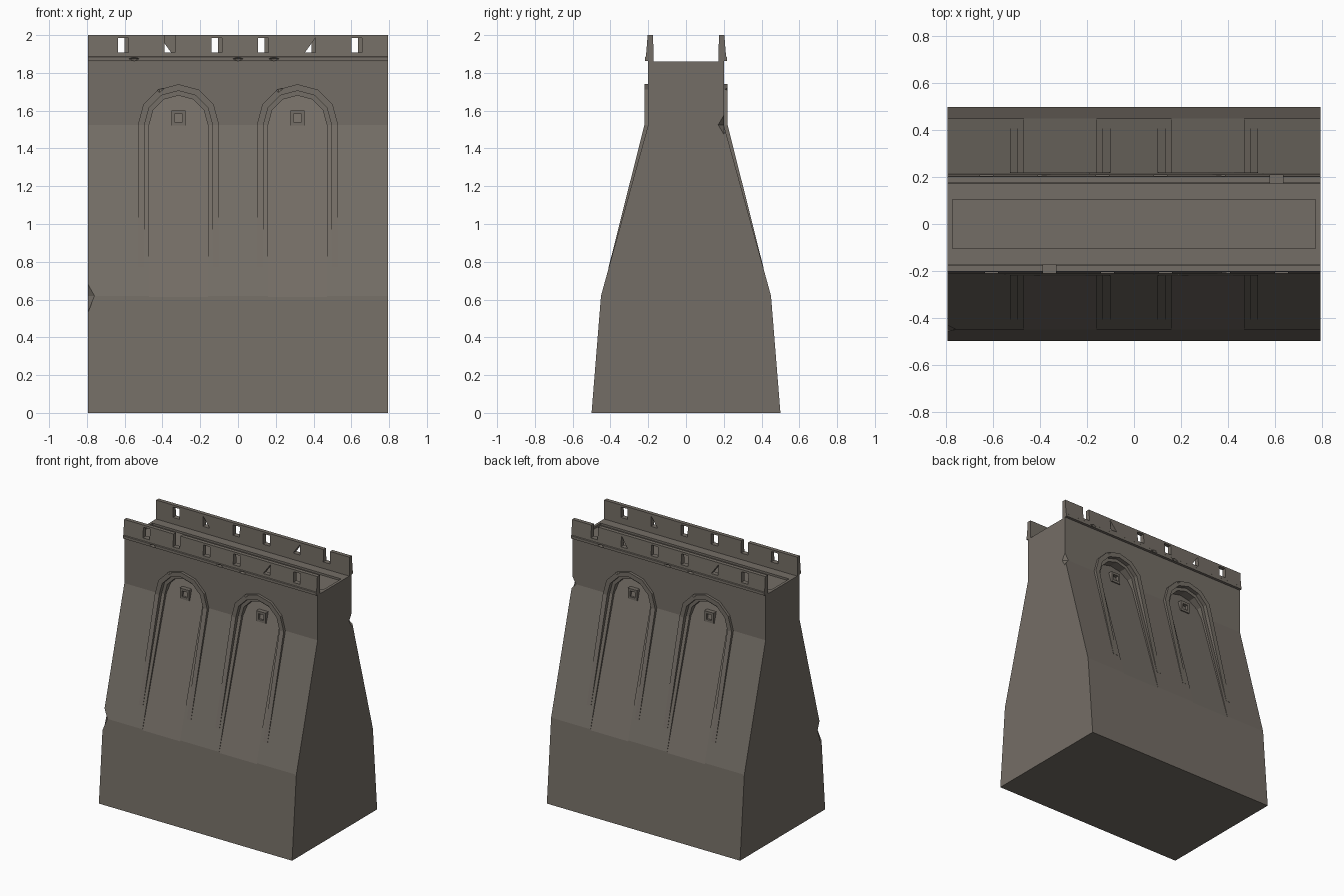
import bpy, bmesh, math
from mathutils import Vector

if "Cube" in bpy.data.objects:
    bpy.data.objects.remove(bpy.data.objects["Cube"])

stone = bpy.data.materials.new("grey_brown_stone")
stone.diffuse_color = (0.175, 0.155, 0.132, 1)
stone.use_nodes = True
stone.node_tree.nodes["Principled BSDF"].inputs["Base Color"].default_value = stone.diffuse_color

SPRING = 1.525                      # height where the arches spring and the wall turns upright
ARCH_X = (-0.315, 0.315)


def finish(name, bm):
    bmesh.ops.recalc_face_normals(bm, faces=bm.faces)
    me = bpy.data.meshes.new(name)
    bm.to_mesh(me)
    bm.free()
    me.materials.append(stone)
    ob = bpy.data.objects.new(name, me)
    bpy.context.collection.objects.link(ob)
    return ob


def extrude_profile(name, yz, half):
    """Prism along x from a closed (y, z) profile."""
    bm = bmesh.new()
    a = [bm.verts.new((-half, y, z)) for y, z in yz]
    b = [bm.verts.new((half, y, z)) for y, z in yz]
    bm.faces.new(a)
    bm.faces.new(b[::-1])
    for i in range(len(yz)):
        j = (i + 1) % len(yz)
        bm.faces.new((a[i], a[j], b[j], b[i]))
    return finish(name, bm)


def box(name, x, y, z):
    return extrude_profile(name, [(y[0], z[0]), (y[1], z[0]), (y[1], z[1]), (y[0], z[1])], 0.5) \
        if x is None else hull(name, [(i, j, k) for i in x for j in y for k in z])


def hull(name, pts):
    bm = bmesh.new()
    for p in pts:
        bm.verts.new(p)
    bmesh.ops.convex_hull(bm, input=bm.verts)
    bmesh.ops.dissolve_limit(bm, angle_limit=0.001, verts=bm.verts, edges=bm.edges)
    return finish(name, bm)


def chip(c, r):
    """Octahedral cutter for a broken edge."""
    c = Vector(c)
    pts = []
    for i in range(3):
        d = Vector((0, 0, 0))
        d[i] = r[i]
        pts += [c + d, c - d]
    return hull("chip_cutter", pts)


def cut(ob, cutters):
    for c in cutters:
        c.hide_render = True
        m = ob.modifiers.new("cut", "BOOLEAN")
        m.operation, m.solver, m.object = "DIFFERENCE", "EXACT", c
    bpy.context.view_layer.update()
    me = bpy.data.meshes.new_from_object(ob.evaluated_get(bpy.context.evaluated_depsgraph_get()))
    ob.modifiers.clear()
    ob.data = me
    for c in cutters:
        bpy.data.objects.remove(c)


def line(z, p, q):
    return p[0] + (q[0] - p[0]) * (z - p[1]) / (q[1] - p[1])


# Depth (distance from the centre plane) of each arch layer at height z
def wall_y(z):
    return 0.2 if z > SPRING else line(z, (0.45, 0.62), (0.2, SPRING))


def frame_y(z):
    return 0.22 if z > SPRING else line(z, (0.41, 0.77), (0.22, SPRING))


def step_y(z):
    return 0.19 if z > SPRING else line(z, (0.41, 0.77), (0.19, SPRING))


def panel_y(z):
    return line(z, (0.43, 0.68), (0.12, 1.69))


def outline(r, bottom):
    arc = [(r * math.cos(math.pi * (1 - i / 6)), SPRING + r * math.sin(math.pi * i / 6)) for i in range(7)]
    return [(-r, bottom)] + arc + [(r, bottom)]


def arch_cutter(cx, s, r, bottom, depth):
    bm = bmesh.new()
    pts = outline(r, bottom)
    n = len(pts)
    back = [bm.verts.new((cx + x, s * depth(z), z)) for x, z in pts]
    front = [bm.verts.new((cx + x, s * 0.7, z)) for x, z in pts]
    for ring in (back, front):
        for i in range(n // 2):
            j = n - 1 - i
            quad = [ring[i], ring[i + 1], ring[j - 1], ring[j]]
            bm.faces.new(list(dict.fromkeys(quad)))
    for i in range(n):
        j = (i + 1) % n
        bm.faces.new((back[i], back[j], front[j], front[i]))
    return finish("arch_cutter", bm)


def arch_frame(cx, s):
    """Raised moulding round one arch, dying into the sloped wall."""
    bm = bmesh.new()
    rings = []
    for r in (0.215, 0.18):
        for depth in (frame_y, lambda z: wall_y(z) - 0.006):
            rings.append([bm.verts.new((cx + x, s * depth(z), z)) for x, z in outline(r, 0.77)])
    of, ob_, nf, nb = rings
    for a, b in ((of, nf), (nf, nb), (nb, ob_), (ob_, of)):
        for i in range(len(a) - 1):
            bm.faces.new((a[i], a[i + 1], b[i + 1], b[i]))
    bm.faces.new((of[0], nf[0], nb[0], ob_[0]))
    bm.faces.new((of[-1], nf[-1], nb[-1], ob_[-1]))
    return finish("arch_frame", bm)


# Main wall with battered sides
half = [(0.5, 0), (0.45, 0.62), (0.2, SPRING), (0.2, 1.86)]
wall = extrude_profile("wall_body", half + [(-y, z) for y, z in reversed(half)], 0.795)
cutters = [box("walk_cutter", (-0.775, 0.775), (-0.105, 0.105), (1.845, 1.95)),
           chip((-0.795, -0.45, 0.62), (0.035, 0.04, 0.11)),
           chip((0.795, 0.2, SPRING), (0.03, 0.03, 0.05))]
for s in (-1, 1):
    for cx in ARCH_X:
        cutters.append(arch_cutter(cx, s, 0.18, 0.7, step_y))
        cutters.append(arch_cutter(cx, s, 0.155, 0.6, panel_y))
cut(wall, cutters)

for s in (-1, 1):
    for cx in ARCH_X:
        frame = arch_frame(cx, s)
        cut(frame, [chip((cx + 0.1 * s, s * 0.225, 1.715), (0.03, 0.02, 0.025))])
        # Small square window with a sunken middle
        w = box("arch_window", (cx - 0.038, cx + 0.038), sorted((s * 0.1, s * 0.18)), (1.522, 1.6))
        cut(w, [box("window_cutter", (cx - 0.021, cx + 0.021), sorted((s * 0.145, s * 0.3)), (1.54, 1.582))])

# Parapets with loopholes, two broken open and three half filled
profile = [(0.172, 1.85), (0.198, 1.85), (0.2, 1.862), (0.217, 1.864), (0.217, 1.884),
           (0.212, 1.888), (0.203, 2.0), (0.174, 2.0)]
for s in (-1, 1):
    rail = extrude_profile("front_parapet" if s < 0 else "back_parapet",
                           [(s * y, z) for y, z in profile], 0.795)
    cutters = []
    ys = sorted((s * 0.1, s * 0.3))
    for i in range(6):
        x = -s * (-0.608 + 0.2475 * i)
        x0, x1, z0, z1 = x - 0.0275, x + 0.0275, 1.908, 1.985
        if i == 1 and s < 0 or i == 0 and s > 0:
            z1 = 2.1
        if i == 4 or (i == 1 and s > 0):
            side = x1 if x > 0 else x0
            tri = [(x0, z0), (x1, z0), (side, z1)]
            cutters.append(hull("loophole_cutter", [(a, y, b) for a, b in tri for y in ys]))
        else:
            cutters.append(box("loophole_cutter", (x0, x1), ys, (z0, z1)))
    for x in (0.0, 0.19, -0.55):
        cutters.append(chip((-s * x, s * 0.22, 1.874), (0.035, 0.016, 0.014)))
    cut(rail, cutters)
